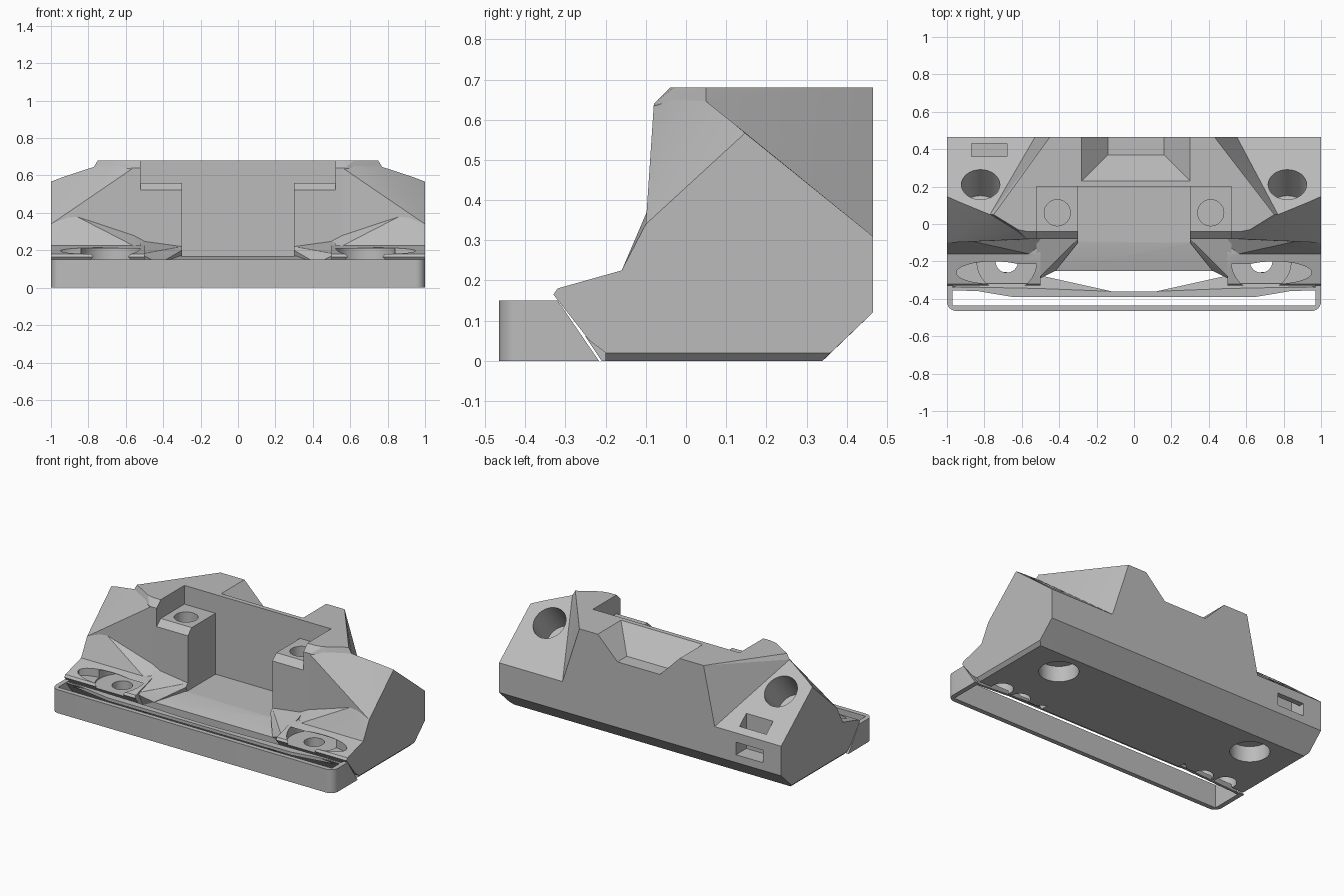
import bpy, bmesh
from math import sin, cos, pi
from mathutils import Vector

if "Cube" in bpy.data.objects:
    bpy.data.objects.remove(bpy.data.objects["Cube"], do_unlink=True)

grey = bpy.data.materials.new("plain grey")
grey.use_nodes = True
colour = (0.5, 0.5, 0.5, 1)
grey.diffuse_color = colour
grey.node_tree.nodes["Principled BSDF"].inputs["Base Color"].default_value = colour


def finish(bm, name):
    bmesh.ops.recalc_face_normals(bm, faces=bm.faces[:])
    mesh = bpy.data.meshes.new(name)
    bm.to_mesh(mesh)
    bm.free()
    mesh.materials.append(grey)
    ob = bpy.data.objects.new(name, mesh)
    bpy.context.collection.objects.link(ob)
    return ob


def hull(name, points):
    bm = bmesh.new()
    for p in points:
        bm.verts.new(p)
    res = bmesh.ops.convex_hull(bm, input=bm.verts[:])
    loose = set(res["geom_interior"] + res["geom_unused"])
    bmesh.ops.delete(bm, geom=[v for v in loose if isinstance(v, bmesh.types.BMVert)],
                     context="VERTS")
    bmesh.ops.dissolve_limit(bm, angle_limit=0.01, verts=bm.verts[:], edges=bm.edges[:])
    return finish(bm, name)


def mirrored_hull(name, s, points):
    return hull(name, [(s * x, y, z) for x, y, z in points])


def box(name, x, y, z):
    return hull(name, [(a, b, c) for a in x for b in y for c in z])


def extrude(name, points, offset):
    bm = bmesh.new()
    face = bm.faces.new([bm.verts.new(p) for p in points])
    new = bmesh.ops.extrude_face_region(bm, geom=[face])["geom"]
    bmesh.ops.translate(bm, vec=offset, verts=[v for v in new if isinstance(v, bmesh.types.BMVert)])
    return finish(bm, name)


def side_profile(name, yz, x0, x1):
    return extrude(name, [(x0, y, z) for y, z in yz], (x1 - x0, 0, 0))


def rod(name, centre, radius, depth, axis=(0, 0, 1), scale_y=1):
    bm = bmesh.new()
    bmesh.ops.create_cone(bm, cap_ends=True, segments=32, radius1=radius, radius2=radius, depth=depth)
    bmesh.ops.scale(bm, vec=(1, scale_y, 1), verts=bm.verts[:])
    turn = Vector((0, 0, 1)).rotation_difference(Vector(axis)).to_matrix()
    bmesh.ops.rotate(bm, matrix=turn, verts=bm.verts[:])
    bmesh.ops.translate(bm, vec=centre, verts=bm.verts[:])
    return finish(bm, name)


def combine(target, others, operation):
    for other in others:
        mod = target.modifiers.new("join", "BOOLEAN")
        mod.operation, mod.solver, mod.object = operation, "EXACT", other
        bpy.context.view_layer.update()
        depsgraph = bpy.context.evaluated_depsgraph_get()
        mesh = bpy.data.meshes.new_from_object(target.evaluated_get(depsgraph))
        target.modifiers.clear()
        target.data = mesh
        bpy.data.objects.remove(other, do_unlink=True)


# Central block with its tapered rear cheeks
core = [(-.45, .465, .68), (-.45, .465, .31), (.43, .465, .68), (.55, .465, .31)]
for s in (-1, 1):
    core += [(s * .75, .05, .68), (s * .77, .05, .646), (s * .62, -.03, .68),
             (s * .57, -.04, .68), (s * .57, -.08, .64), (s * .57, -.08, 0),
             (s * .57, .34, 0), (s * .57, .465, .12)]
body = hull("body", core)

# Faceted wings: a wide base, and an upper part with an upright front triangle
crease = [(1, -.1, .34), (.9, -.085, .4), (.56, -.082, .28)]
back = [(1, .465, .31), (1, .465, .12), (.4, .465, .31), (.4, .465, .12)]
base = crease + back + [
    (.98, .34, 0), (1, .36, .02), (.4, .34, 0), (1, -.2, .02), (.98, -.2, 0),
    (1, -.16, .225), (.56, -.16, .225), (.56, -.2, 0), (.4, -.07, 0), (.4, -.07, .2)]
upper = crease + back + [
    (1, .147, .567), (.94, .12, .59), (.77, .05, .646), (.62, -.035, .66), (.56, -.08, .64)]
lip = [(-.2, .02), (-.24, .05), (-.33, .165), (-.32, .18), (-.16, .225), (0, .23), (0, .02)]
foot = [(.52, -.08, .25), (.52, -.16, .225), (.52, -.3, .18), (.3, -.08, .22), (.3, -.1, .2),
        (.42, -.25, .13), (.52, -.25, .08), (.52, -.05, .03), (.3, -.05, .1)]
parts = []
for s in (-1, 1):
    parts += [mirrored_hull("wing_base", s, base), mirrored_hull("wing_top", s, upper),
              side_profile("front_lip", lip, s * .5, s * 1), mirrored_hull("foot", s, foot)]
sill = [(-.21, 0), (-.25, .06), (-.25, .13), (-.1, .17), (0, .17), (0, 0)]
parts.append(side_profile("front_sill", sill, -.51, .51))
combine(body, parts, "UNION")

# Pockets, rear notch and strap slot
cuts = [
    box("pocket", (-.3, .3), (-.1, .2), (.17, 1)),
    side_profile("shelf", [(-.2, .41), (-.04, .56), (.2, .56), (.2, 1), (-.2, 1)], -.52, .52),
    hull("notch", [(x, y, .54) for x in (-.14, .16) for y in (.37, .6)]
         + [(x, y, .7) for x in (-.3, .32) for y in (.21, .6)]),
    box("strap_top", (-.87, -.68), (.36, .43), (.17, .6)),
    box("strap_back", (-.87, -.68), (.37, .6), (.17, .25)),
]
# Screw holes, lamp hollows and underside holes
for s in (-1, 1):
    cuts += [
        rod("screw_hole", (s * .41, .06, .55), .07, .2),
        rod("wing_hole", (s * .82, .21, .515), .103, .44, (0, .63, .777)),
        rod("underside_hole", (s * .71, .18, 0), .115, .2),
        rod("lamp_hole", (s * .68, -.2, .1), .06, .22),
        rod("lamp_hollow", (s * .68, -.2, .18), .16, .06),
        rod("lamp_ledge", (s * .75, -.26, .21), .2, .1, scale_y=.3),
        rod("peg_hole", (s * .83, -.18, 0), .065, .16),
    ]
combine(body, cuts, "DIFFERENCE")

# Thin bumper frame, open at the top, bottom and back
corner = [(.95 + .05 * cos(a * pi / 12), -.415 - .05 * sin(a * pi / 12)) for a in range(7)]
outline = [(1, -.2)] + corner
outline += [(-x, y) for x, y in reversed(outline)]
bumper = extrude("bumper", [(x, y, 0) for x, y in outline], (0, 0, .15))
combine(bumper, [
    box("inside", (-.97, .97), (-.435, 0), (-.1, .3)),
    side_profile("back_slant", [(-.333, .17), (-.21, -.01), (0, -.01), (0, .17)], -1.2, 1.2),
], "DIFFERENCE")

# Thin rail along the bumper's rear top edge
edge = [(-.12, -.36), (-.5, -.345), (-.975, -.335), (-.65, -.39)]
rail = edge + [(-x, y) for x, y in reversed(edge)]
extrude("bumper_rail", [(x, y, .13) for x, y in rail], (0, 0, .02))

# Slanted webs closing the bumper beneath each lip
web = [(.12, -.36, .148), (.5, -.345, .148), (.975, -.34, .148), (.975, -.225, .002), (.48, -.28, .07)]
for s in (-1, 1):
    mirrored_hull("bumper_web", s, web + [(x, y - .015, z) for x, y, z in web])

# Keep facets crisp while the round holes and corners shade smoothly
bpy.ops.object.select_all(action="DESELECT")
for ob in (body, bumper):
    ob.select_set(True)
bpy.context.view_layer.objects.active = body
bpy.ops.object.shade_smooth_by_angle(angle=0.27)
